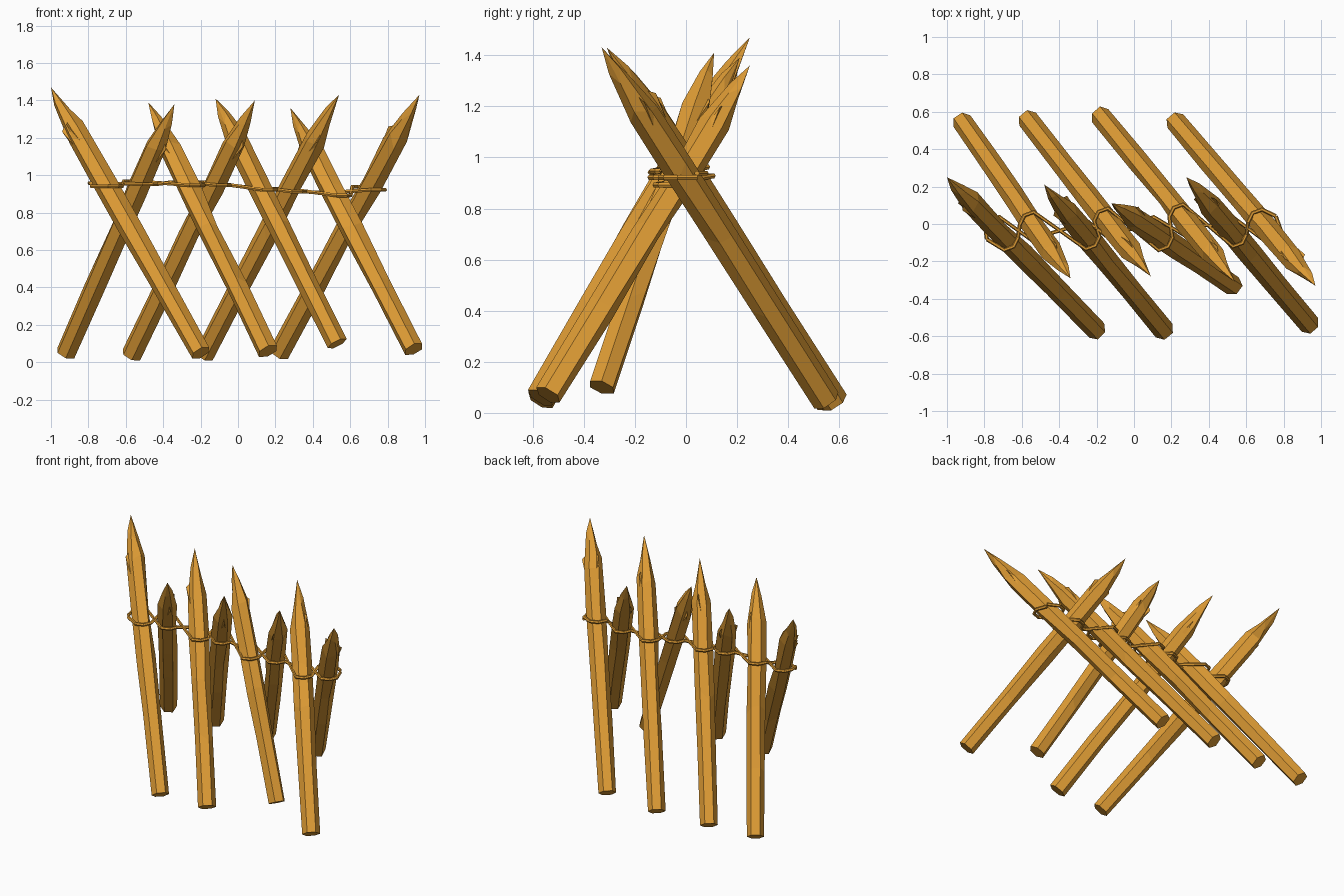
import bpy, bmesh, math, random
from mathutils import Vector

cube = bpy.data.objects.get("Cube")
if cube:
    bpy.data.objects.remove(cube, do_unlink=True)


def make_material(name, colour):
    mat = bpy.data.materials.new(name)
    mat.use_nodes = True
    mat.diffuse_color = colour
    mat.node_tree.nodes["Principled BSDF"].inputs["Base Color"].default_value = colour
    return mat


WOOD = make_material("golden wood", (0.73, 0.33, 0.035, 1))
SIDES = 6
RADIUS = 0.056
# position along the stake and radius factor of each ring
RINGS = [(0, 1), (0.27, 1.03), (0.48, 1.1), (0.66, 1.12), (0.83, 1.06), (0.92, 0.56)]

# base, tip and rope height of each stake, in order from the model's right to left
STAKES = [
    ("front_stake", (-0.20, -0.57, 0.05), (-1.00, 0.25, 1.47), 0.95),
    ("back_stake", (-0.92, 0.55, 0.05), (-0.34, -0.29, 1.38), 0.96),
    ("front_stake", (0.16, -0.57, 0.06), (-0.48, 0.21, 1.39), 0.955),
    ("back_stake", (-0.57, 0.56, 0.04), (0.09, -0.28, 1.40), 0.955),
    ("front_stake", (0.53, -0.33, 0.10), (-0.12, 0.11, 1.41), 0.93),
    ("back_stake", (-0.18, 0.58, 0.04), (0.54, -0.31, 1.43), 0.92),
    ("front_stake", (0.94, -0.54, 0.07), (0.28, 0.25, 1.36), 0.90),
    ("back_stake", (0.22, 0.55, 0.05), (0.97, -0.33, 1.43), 0.93),
]


def make_stake(name, base, tip, seed):
    """Rough six-sided pole with a hewn point."""
    rng = random.Random(seed)
    base, tip = Vector(base), Vector(tip)
    axis = tip - base
    turn = axis.to_track_quat('Z', 'Y')
    length = axis.length

    def place(angle, radius, t):
        local = Vector((radius * math.cos(angle), radius * math.sin(angle), t * length))
        return base + turn @ local

    bm = bmesh.new()
    rings = []
    for level, (t, factor) in enumerate(RINGS):
        dent = rng.randrange(SIDES) if level in (2, 3) else -1
        ring = []
        for i in range(SIDES):
            r = RADIUS * factor * rng.uniform(0.95, 1.05)
            if i == dent:
                r *= 0.8
            shift = rng.uniform(-0.025, 0.025) if level else 0
            ring.append(bm.verts.new(place(math.tau * i / SIDES, r, t + shift)))
        rings.append(ring)
    apex = bm.verts.new(tip)
    bm.faces.new(rings[0][::-1])
    for low, high in zip(rings, rings[1:]):
        for i in range(SIDES):
            j = (i + 1) % SIDES
            bm.faces.new((low[i], low[j], high[j], high[i]))
    for i in range(SIDES):
        bm.faces.new((rings[-1][i], rings[-1][(i + 1) % SIDES], apex))

    # splinters left standing around the hewn point
    for k in range(2):
        a = math.tau * (rng.random() + k) / 2
        shard = [bm.verts.new(place(a + da, r * RADIUS, t)) for da, r, t in
                 ((-0.35, 0.9, 0.78), (0.35, 0.9, 0.78), (0, 0.6, 0.87), (0, 1.2, 0.85))]
        for f in ((0, 2, 1), (0, 1, 3), (1, 2, 3), (2, 0, 3)):
            bm.faces.new([shard[n] for n in f])

    bmesh.ops.recalc_face_normals(bm, faces=bm.faces)
    mesh = bpy.data.meshes.new(name)
    bm.to_mesh(mesh)
    bm.free()
    mesh.materials.append(WOOD)
    bpy.context.collection.objects.link(bpy.data.objects.new(name, mesh))


def make_rope(name, points):
    """Thin angular rope along a path."""
    curve = bpy.data.curves.new(name, 'CURVE')
    curve.dimensions = '3D'
    curve.bevel_depth = 0.011
    curve.bevel_resolution = 1
    curve.use_fill_caps = True
    spline = curve.splines.new('POLY')
    spline.points.add(len(points) - 1)
    for p, co in zip(spline.points, points):
        p.co = (*co, 1)
    helper = bpy.data.objects.new(name + "_path", curve)
    bpy.context.collection.objects.link(helper)
    graph = bpy.context.evaluated_depsgraph_get()
    mesh = bpy.data.meshes.new_from_object(helper.evaluated_get(graph))
    bpy.data.objects.remove(helper, do_unlink=True)
    mesh.materials.clear()
    mesh.materials.append(WOOD)
    for poly in mesh.polygons:
        poly.use_smooth = False
    bpy.context.collection.objects.link(bpy.data.objects.new(name, mesh))


# Stakes
for n, (name, base, tip, height) in enumerate(STAKES):
    make_stake(f"{name}_{n // 2 + 1}", base, tip, n + 3)

# Two rope strands weaving past the stakes on opposite sides
along = Vector((-0.67, 0.74, 0))
across = Vector((0.74, 0.67, 0))
for strand, first_side in (("rope_front_weave", -1), ("rope_back_weave", 1)):
    path = []
    for n, (name, base, tip, height) in enumerate(STAKES):
        base, tip = Vector(base), Vector(tip)
        centre = base.lerp(tip, (height - base.z) / (tip.z - base.z))
        side = first_side if n % 2 == 0 else -first_side
        centre.z += 0.008 * side
        if n == 0:
            path.append(centre - across * 0.08 + along * 0.03)
        for u, v in ((-0.05, 0.075), (0, 0.095), (0.05, 0.075)):
            path.append(centre + across * u + along * v * side)
        if n == len(STAKES) - 1:
            path.append(centre + across * 0.08)
    make_rope(strand, path)
